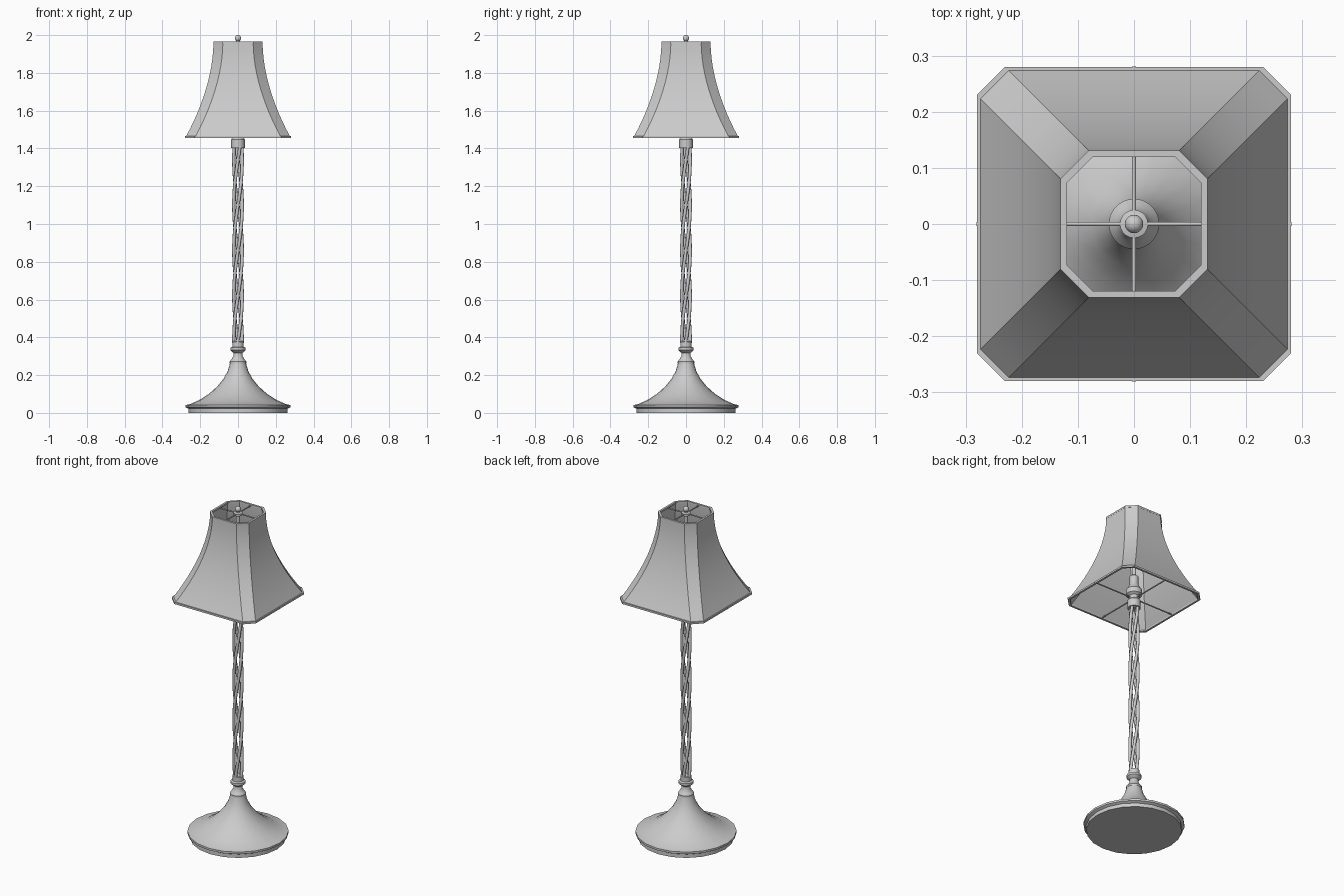
import bpy, bmesh, math
from mathutils import Vector

cube = bpy.data.objects.get("Cube")
if cube:
    bpy.data.objects.remove(cube, do_unlink=True)

grey = bpy.data.materials.new("plain grey")
grey.use_nodes = True
colour = (0.6, 0.6, 0.6, 1)
grey.diffuse_color = colour
grey.node_tree.nodes["Principled BSDF"].inputs["Base Color"].default_value = colour


def finish(name, bm, angle=35):
    """Turn a bmesh into a named object with smooth shading and sharp edges."""
    bmesh.ops.recalc_face_normals(bm, faces=bm.faces)
    mesh = bpy.data.meshes.new(name)
    bm.to_mesh(mesh)
    bm.free()
    mesh.materials.append(grey)
    obj = bpy.data.objects.new(name, mesh)
    bpy.context.collection.objects.link(obj)
    bpy.ops.object.select_all(action='DESELECT')
    obj.select_set(True)
    bpy.context.view_layer.objects.active = obj
    bpy.ops.object.shade_smooth_by_angle(angle=math.radians(angle))
    return obj


def loft(name, rings, loop=False, angle=35):
    """Skin a list of point rings, capped at the ends or closed on itself."""
    bm = bmesh.new()
    rows = [[bm.verts.new(p) for p in ring] for ring in rings]
    pairs = list(zip(rows, rows[1:]))
    if loop:
        pairs.append((rows[-1], rows[0]))
    for low, high in pairs:
        for i in range(len(low)):
            j = (i + 1) % len(low)
            bm.faces.new((low[i], low[j], high[j], high[i]))
    if not loop:
        bm.faces.new(rows[0])
        bm.faces.new(rows[-1])
    return finish(name, bm, angle)


def circle(r, z, sides):
    return [(r * math.cos(math.tau * i / sides), r * math.sin(math.tau * i / sides), z)
            for i in range(sides)]


def lathe(name, profile, sides=20):
    return loft(name, [circle(r, z, sides) for r, z in profile])


def octagon(h, z, cut=0.05):
    """Square of half width h with its corners cut off."""
    f = h - cut
    return [(h, -f, z), (h, f, z), (f, h, z), (-f, h, z),
            (-h, f, z), (-h, -f, z), (-f, -h, z), (f, -h, z)]


def rod(name, a, b, r, sides=8):
    a, b = Vector(a), Vector(b)
    turn = (b - a).to_track_quat('Z', 'Y')
    ring = [turn @ Vector(p) for p in circle(r, 0, sides)]
    return loft(name, [[p + end for p in ring] for end in (a, b)], angle=50)


# Flared foot with stepped rim
lathe("base", [(0.262, 0), (0.262, 0.022), (0.277, 0.03), (0.277, 0.042),
               (0.255, 0.046), (0.205, 0.068), (0.155, 0.1), (0.11, 0.14),
               (0.077, 0.18), (0.055, 0.22), (0.043, 0.26), (0.04, 0.275)])

# Turned neck between foot and twisted stem
lathe("lower_neck", [(0.044, 0.262), (0.044, 0.272), (0.034, 0.285), (0.025, 0.3),
                     (0.024, 0.318), (0.034, 0.325), (0.041, 0.332), (0.041, 0.345),
                     (0.03, 0.35), (0.03, 0.376), (0.026, 0.38)])

# Open twisted stem of four round strands
bottom, top, pitch = 0.37, 1.41, 0.96
steps, twist_radius, strand_radius = 110, 0.0225, 0.0088
for k in range(4):
    rings = []
    for s in range(steps + 1):
        z = bottom + (top - bottom) * s / steps
        a = math.tau * (z - 0.5) / pitch + math.pi / 4 + k * math.pi / 2
        centre = Vector((twist_radius * math.cos(a), twist_radius * math.sin(a), z))
        slope = math.tau * twist_radius / pitch
        tangent = Vector((-slope * math.sin(a), slope * math.cos(a), 1)).normalized()
        out = Vector((math.cos(a), math.sin(a), 0))
        side = tangent.cross(out)
        rings.append([centre + strand_radius * (out * math.cos(t) + side * math.sin(t))
                      for t in (math.tau * i / 10 for i in range(10))])
    loft("stem_strand_%d" % (k + 1), rings, angle=50)

# Collar, lamp holder and thin rod inside the shade
lathe("upper_holder", [(0.036, 1.402), (0.036, 1.448), (0.03, 1.455), (0.03, 1.475),
                       (0.045, 1.485), (0.045, 1.515), (0.034, 1.53), (0.024, 1.55),
                       (0.024, 1.6), (0.012, 1.61), (0.012, 1.95)])

# Thin-walled shade, flaring towards the bottom
shade_low, shade_high, wall, parts = 1.46, 1.962, 0.006, 12
outer, inner = [], []
for s in range(parts + 1):
    t = s / parts
    z = shade_high + (shade_low - shade_high) * t
    h = 0.13 + 0.147 * t ** 1.85
    outer.append(octagon(h, z))
    inner.append(octagon(h - wall, z, 0.048))
loft("shade", outer + inner[::-1], loop=True, angle=25)

# Trim frames round both openings
for name, h, z in (("shade_top_trim", 0.131, 1.955), ("shade_bottom_trim", 0.28, 1.456)):
    loft(name, [octagon(h, z), octagon(h, z + 0.011),
                octagon(h - 0.012, z + 0.011, 0.045), octagon(h - 0.012, z, 0.045)],
         loop=True, angle=25)

# Wire spokes carrying the shade
for name, reach, z in (("top_spoke", 0.125, 1.958), ("bottom_spoke", 0.281, 1.463)):
    rod(name + "_x", (-reach, 0, z), (reach, 0, z), 0.0038)
    rod(name + "_y", (0, -reach, z), (0, reach, z), 0.0038)

# Washer and ball finial
lathe("finial_washer", [(0.025, 1.95), (0.025, 1.963), (0.012, 1.966), (0.009, 1.974)])
bm = bmesh.new()
bmesh.ops.create_uvsphere(bm, u_segments=16, v_segments=10, radius=0.0165)
bmesh.ops.translate(bm, verts=bm.verts, vec=(0, 0, 1.9835))
finish("finial_ball", bm, 60)
